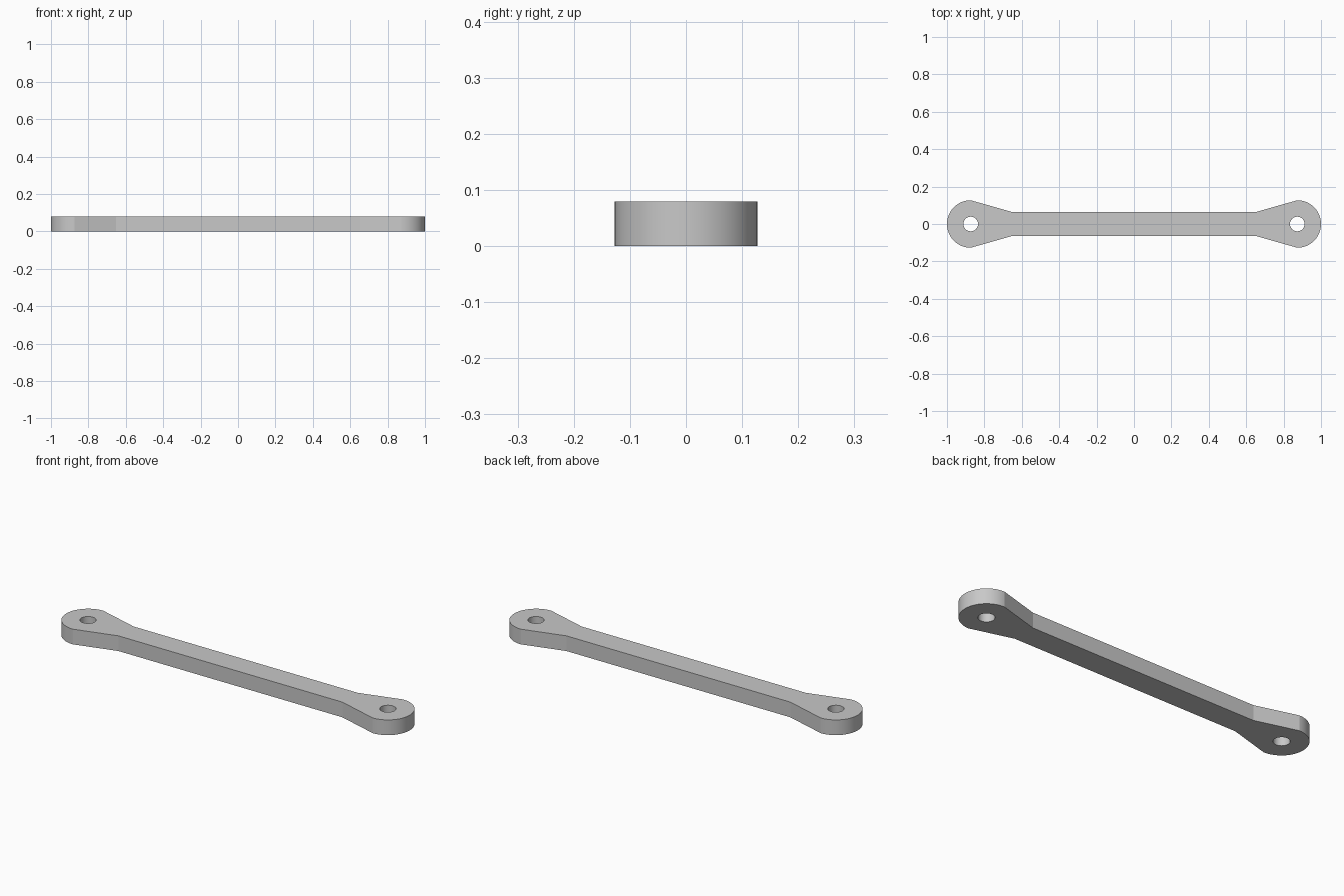
import bpy
import bmesh
from math import sin, cos, pi, radians

HEIGHT = 0.08
EYE_X, EYE_R, HOLE_R = 0.873, 0.127, 0.039
NECK_X, NECK_Y = 0.652, 0.064
ARC_STEPS = 32

cube = bpy.data.objects.get("Cube")
if cube:
    bpy.data.objects.remove(cube, do_unlink=True)

grey = bpy.data.materials.new("plain grey")
grey.use_nodes = True
colour = (0.58, 0.58, 0.58, 1)
grey.diffuse_color = colour
grey.node_tree.nodes["Principled BSDF"].inputs["Base Color"].default_value = colour


def prism(name, outline, bottom, top):
    """Extrude a flat outline upward into a closed solid."""
    bm = bmesh.new()
    face = bm.faces.new([bm.verts.new((x, y, bottom)) for x, y in outline])
    extruded = bmesh.ops.extrude_face_region(bm, geom=[face])["geom"]
    verts = [g for g in extruded if isinstance(g, bmesh.types.BMVert)]
    bmesh.ops.translate(bm, verts=verts, vec=(0, 0, top - bottom))
    bmesh.ops.recalc_face_normals(bm, faces=bm.faces)
    mesh = bpy.data.meshes.new(name)
    bm.to_mesh(mesh)
    bm.free()
    mesh.materials.append(grey)
    obj = bpy.data.objects.new(name, mesh)
    bpy.context.collection.objects.link(obj)
    return obj


# Right half of the outline: neck corner, rounded eye, neck corner
arc = [-pi / 2 + pi * i / ARC_STEPS for i in range(ARC_STEPS + 1)]
half = [(NECK_X, -NECK_Y)]
half += [(EYE_X + EYE_R * cos(a), EYE_R * sin(a)) for a in arc]
half += [(NECK_X, NECK_Y)]

# Link arm: the half outline repeated by a half turn
link = prism("link_arm", half + [(-x, -y) for x, y in half], 0, HEIGHT)

# Pin holes through both eyes
for side, label in ((1, "left"), (-1, "right")):
    turn = [2 * pi * i / 48 for i in range(48)]
    circle = [(side * EYE_X + HOLE_R * cos(a), HOLE_R * sin(a)) for a in turn]
    cutter = prism(label + "_hole_cutter", circle, -0.05, HEIGHT + 0.05)
    cutter.hide_render = True
    cut = link.modifiers.new(label + " hole", 'BOOLEAN')
    cut.operation = 'DIFFERENCE'
    cut.solver = 'EXACT'
    cut.object = cutter
    bpy.ops.object.select_all(action='DESELECT')
    link.select_set(True)
    bpy.context.view_layer.objects.active = link
    bpy.ops.object.modifier_apply(modifier=cut.name)
    bpy.data.objects.remove(cutter, do_unlink=True)

# Smooth the rounded walls and keep the rims and neck corners sharp
bpy.ops.object.shade_smooth_by_angle(angle=radians(12))
